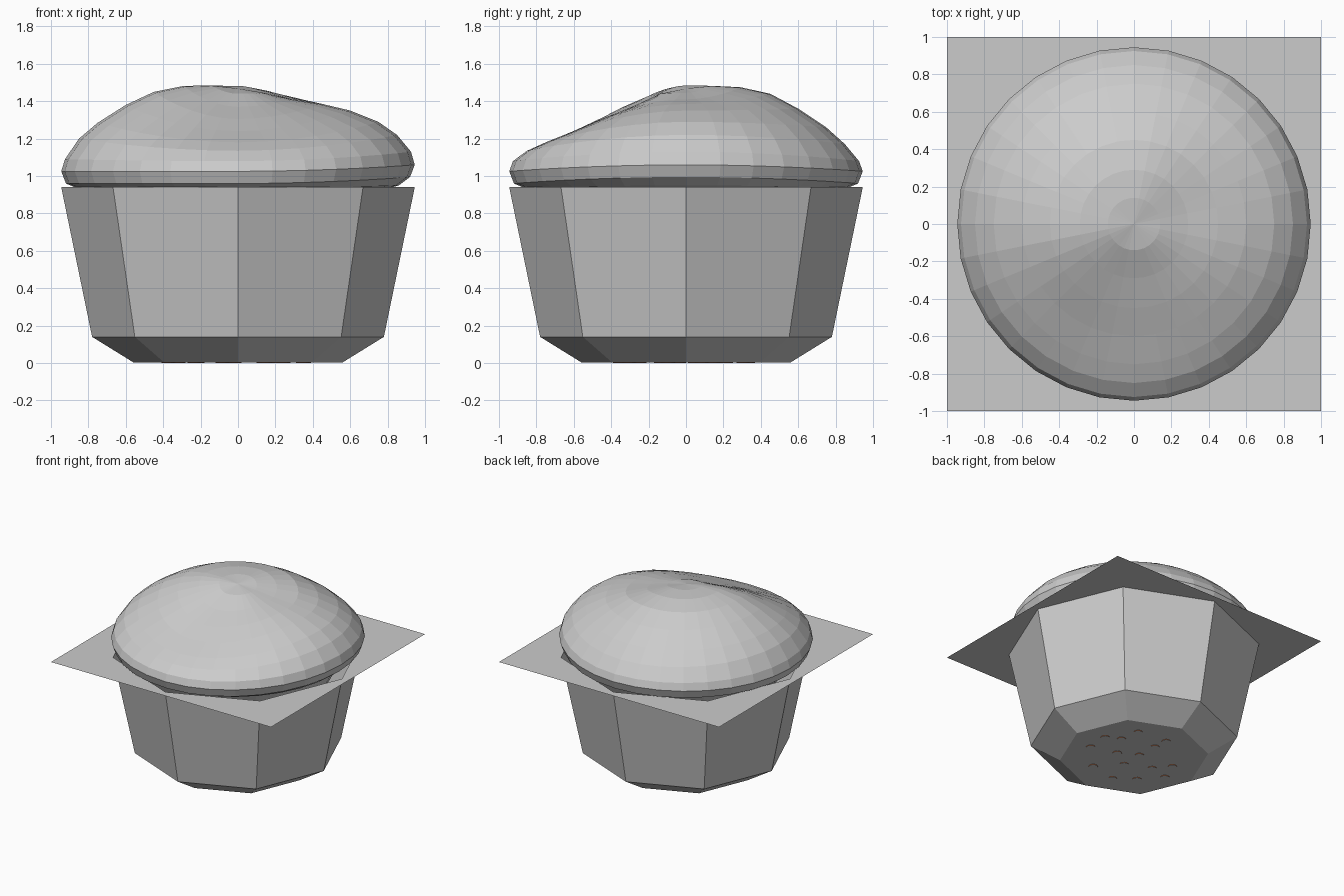
import bpy
import math

if "Cube" in bpy.data.objects:
    bpy.data.objects.remove(bpy.data.objects["Cube"])


def make(name, verts, faces, mats=(), idx=None):
    me = bpy.data.meshes.new(name)
    me.from_pydata(verts, [], faces)
    for m in mats:
        me.materials.append(m)
    if idx:
        me.polygons.foreach_set("material_index", idx)
    me.update()
    ob = bpy.data.objects.new(name, me)
    bpy.context.collection.objects.link(ob)
    return ob


def ring(n, r, z):
    return [(r * math.cos(2 * math.pi * i / n), r * math.sin(2 * math.pi * i / n), z)
            for i in range(n)]


def bands(n, count):
    # quads between consecutive rings listed from bottom to top
    return [(k * n + i, k * n + (i + 1) % n, (k + 1) * n + (i + 1) % n, (k + 1) * n + i)
            for k in range(count - 1) for i in range(n)]


# octagonal baking cup
RIM = 0.94
verts = ring(8, 0.56, 0.004) + ring(8, 0.78, 0.14) + ring(8, 0.945, RIM)
make("cup", verts, bands(8, 3) + [tuple(range(7, -1, -1))])

# flat square tray with an octagonal opening
inner = ring(8, 0.945, RIM)
outer = []
for x, y, z in inner:
    s = max(abs(x), abs(y))
    outer.append((x / s, y / s, RIM))
make("tray", inner + outer,
     [(i, 8 + i, 8 + (i + 1) % 8, (i + 1) % 8) for i in range(8)])

# lumpy muffin top: heights of each ring toward east, north, west and south
profile = [
    (0.70, (0.75, 0.75, 0.75, 0.75)),
    (0.79, (0.93, 0.93, 0.93, 0.93)),
    (0.86, (0.95, 0.935, 0.935, 0.935)),
    (0.92, (0.995, 0.96, 0.96, 0.96)),
    (0.945, (1.06, 1.025, 1.025, 1.025)),
    (0.925, (1.13, 1.08, 1.09, 1.08)),
    (0.85, (1.22, 1.17, 1.20, 1.135)),
    (0.75, (1.29, 1.26, 1.285, 1.18)),
    (0.60, (1.35, 1.36, 1.38, 1.24)),
    (0.45, (1.385, 1.44, 1.45, 1.305)),
    (0.29, (1.41, 1.475, 1.482, 1.37)),
    (0.14, (1.445, 1.482, 1.484, 1.44)),
]
N = 32
verts = []
for r, hs in profile:
    for i, (x, y, _) in enumerate(ring(N, r, 0)):
        q, t = divmod(i / (N / 4), 1)
        t = t * t * (3 - 2 * t)
        a, b = hs[int(q) % 4], hs[(int(q) + 1) % 4]
        verts.append((x, y, a + (b - a) * t))
faces = bands(N, len(profile))
base = (len(profile) - 1) * N
verts.append((0, 0, 1.468))
faces += [(base + i, base + (i + 1) % N, len(verts) - 1) for i in range(N)]
make("muffin_top", verts, faces)

# small round studs showing through the underside
grey = bpy.data.materials.new("grey")
grey.diffuse_color = (0.8, 0.8, 0.8, 1)
grey.use_nodes = True
grey.node_tree.nodes["Principled BSDF"].inputs["Base Color"].default_value = grey.diffuse_color
rust = bpy.data.materials.new("rust")
rust.diffuse_color = (0.6, 0.15, 0.04, 1)
rust.use_nodes = True
rust.node_tree.nodes["Principled BSDF"].inputs["Base Color"].default_value = rust.diffuse_color
spots = [(.38, .11), (.27, .17), (.24, .33), (-.01, .36), (.37, -.07),
         (.16, -.01), (.01, .07), (0, .24), (.17, -.28), (.01, -.11),
         (-.19, -.02), (-.29, .10), (-.06, -.33), (-.21, -.22), (-.35, -.06)]
verts, faces, idx = [], [], []
for cx, cy in spots:
    o = len(verts)
    cx, cy = cx - 0.025, cy - 0.025
    verts += [(x + cx, y + cy, z) for x, y, z in ring(12, 0.035, 0) + ring(12, 0.035, 0.006)]
    faces += [tuple(o + v for v in f) for f in bands(12, 2)]
    faces.append(tuple(o + v for v in range(11, -1, -1)))
    idx += [1] * 12 + [0]
make("underside_studs", verts, faces, (grey, rust), idx)
